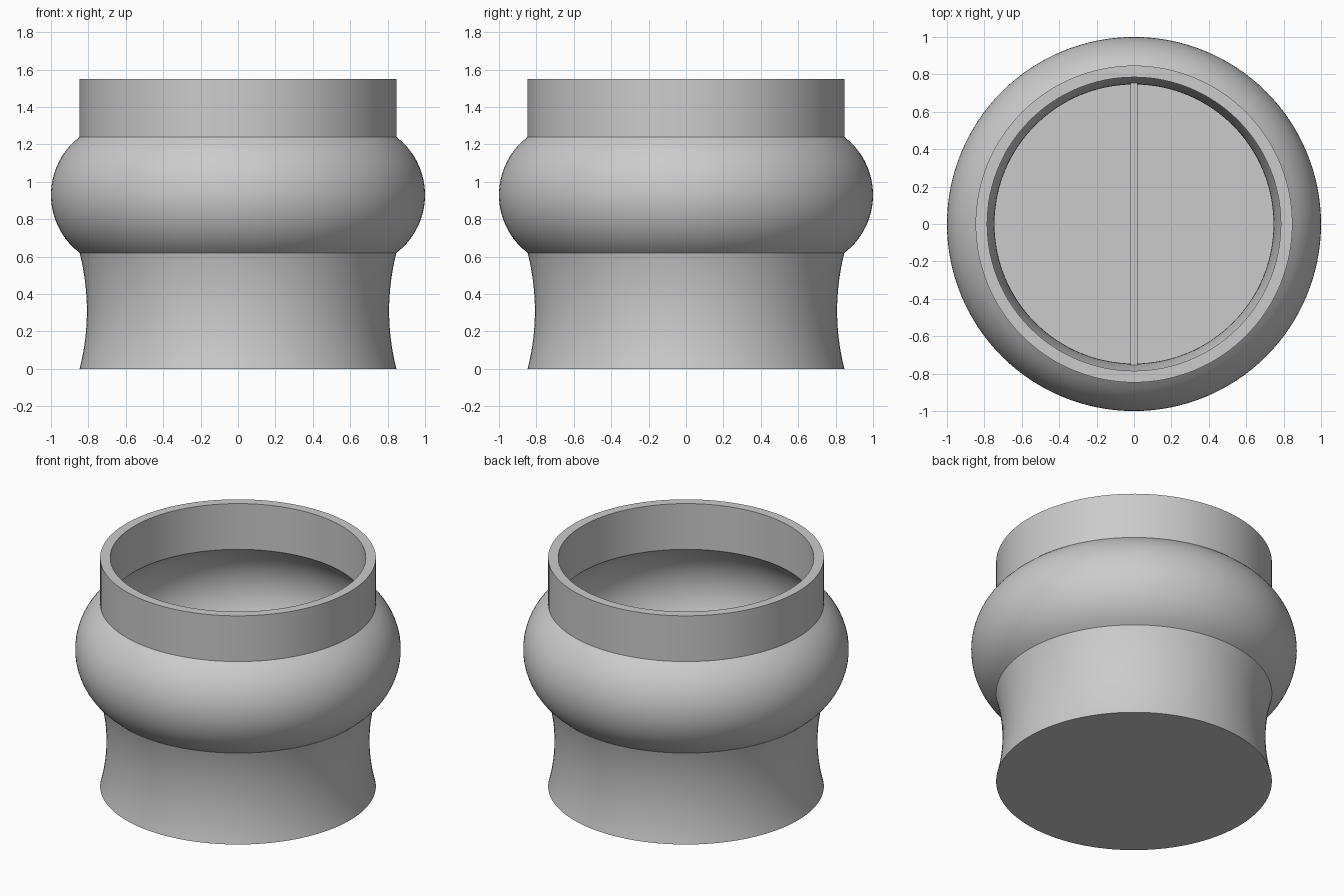
import bpy, bmesh, math

if "Cube" in bpy.data.objects:
    bpy.data.objects.remove(bpy.data.objects["Cube"])

grey = bpy.data.materials.new("plain grey")
grey.use_nodes = True
grey.diffuse_color = (0.6, 0.6, 0.6, 1)
grey.node_tree.nodes["Principled BSDF"].inputs["Base Color"].default_value = (0.6, 0.6, 0.6, 1)

SEGMENTS = 128
STEP = 0.62          # height of neck and of bulge
WALL = 0.062
R = 0.847            # outer radius at the seams
TOP = 1.55
FLOOR = 0.06
NECK, BULGE = -0.039, 0.153


def arc(radius, z0, sagitta, steps=24):
    """Circular arc between two seams, bowed outwards or inwards."""
    half = STEP / 2
    r = (half ** 2 + sagitta ** 2) / (2 * abs(sagitta))
    sign = math.copysign(1, sagitta)
    points = []
    for i in range(steps + 1):
        d = -half + STEP * i / steps
        bow = math.sqrt(r * r - d * d) - (r - abs(sagitta))
        points.append((radius + sign * bow, z0 + half + d))
    return points


def finish(name, bm):
    bmesh.ops.recalc_face_normals(bm, faces=bm.faces)
    mesh = bpy.data.meshes.new(name)
    bm.to_mesh(mesh)
    bm.free()
    mesh.materials.append(grey)
    obj = bpy.data.objects.new(name, mesh)
    bpy.context.collection.objects.link(obj)
    bpy.ops.object.select_all(action='DESELECT')
    obj.select_set(True)
    bpy.context.view_layer.objects.active = obj
    bpy.ops.object.shade_smooth_by_angle(angle=math.radians(25))
    return obj


# Vessel: waisted base, round bulge and straight collar, hollow inside
outer = arc(R, 0, NECK) + arc(R, STEP, BULGE)[1:] + [(R, TOP)]
ri = R - WALL
inner_neck = [p for p in arc(ri, 0, NECK) if p[1] > FLOOR]
inner = [(inner_neck[0][0], FLOOR)] + inner_neck + arc(ri, STEP, BULGE)[1:] + [(ri, TOP)]
profile = [(0, 0)] + outer + inner[::-1] + [(0, FLOOR)]

bm = bmesh.new()
verts = [bm.verts.new((r, 0, z)) for r, z in profile]
edges = [bm.edges.new(pair) for pair in zip(verts, verts[1:])]
bmesh.ops.spin(bm, geom=verts + edges, cent=(0, 0, 0), axis=(0, 0, 1),
               angle=math.tau, steps=SEGMENTS)
bmesh.ops.remove_doubles(bm, verts=bm.verts, dist=0.0001)
finish("vessel", bm)

# Thin divider standing on the floor, running front to back
DIVIDER_TOP = 0.46
HALF = 0.018
side = [p for p in inner_neck if p[1] < DIVIDER_TOP]
outline = [(r + 0.004, z) for r, z in side]
outline = [(outline[0][0], FLOOR - 0.01)] + outline + [(outline[-1][0] + 0.002, DIVIDER_TOP)]
outline += [(-y, z) for y, z in outline[::-1]]
bm = bmesh.new()
face = bm.faces.new([bm.verts.new((-HALF, y, z)) for y, z in outline])
new = bmesh.ops.extrude_face_region(bm, geom=[face])["geom"]
bmesh.ops.translate(bm, vec=(2 * HALF, 0, 0),
                    verts=[g for g in new if isinstance(g, bmesh.types.BMVert)])
finish("divider", bm)
